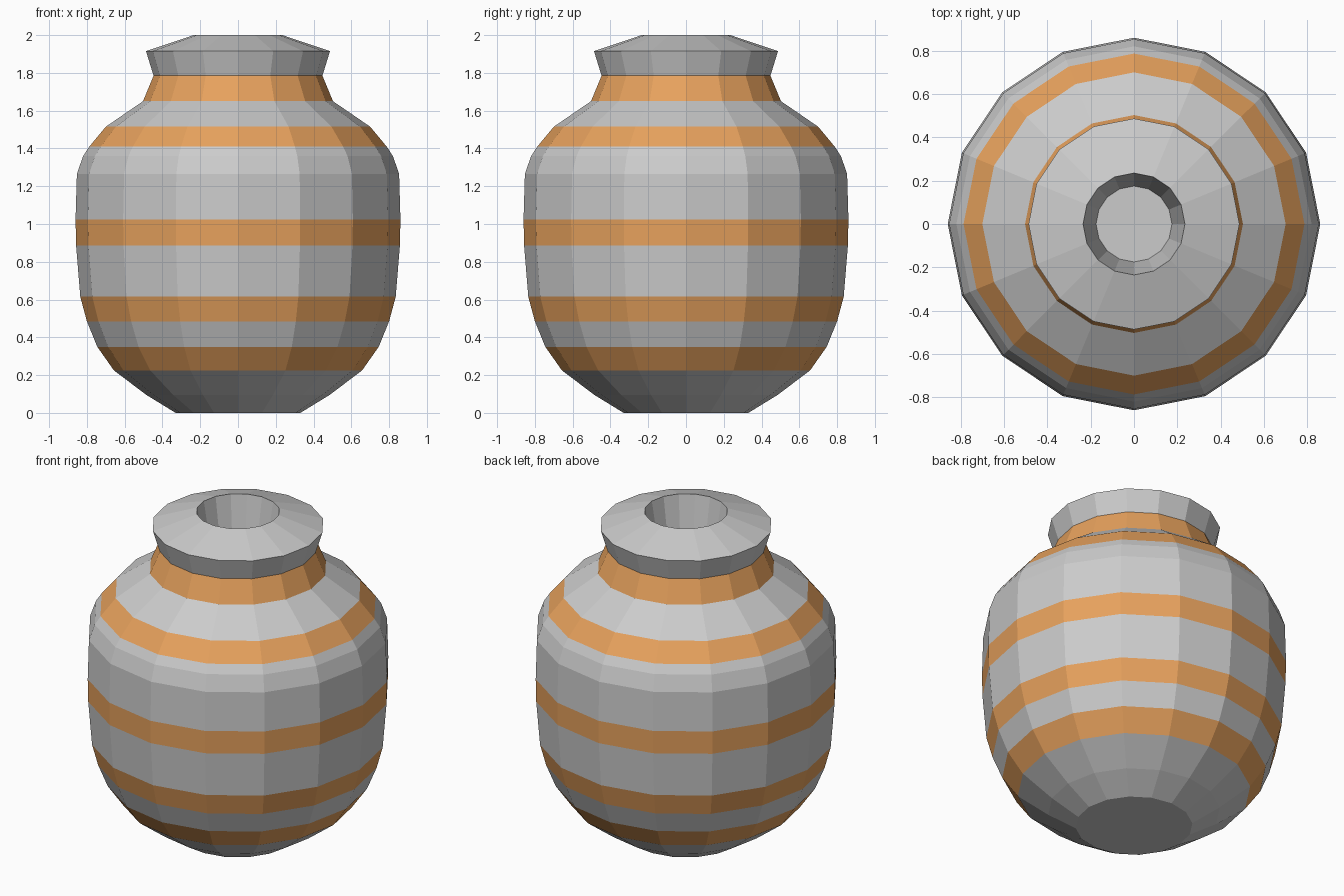
import bpy, bmesh, math

if "Cube" in bpy.data.objects:
    bpy.data.objects.remove(bpy.data.objects["Cube"])

SIDES = 16
orange = bpy.data.materials.new("orange_glaze")
orange.diffuse_color = (0.8, 0.36, 0.11, 1)
orange.use_nodes = True
orange.node_tree.nodes["Principled BSDF"].inputs["Base Color"].default_value = orange.diffuse_color
grey = bpy.data.materials.new("grey_clay")
grey.diffuse_color = (0.8, 0.8, 0.8, 1)
grey.use_nodes = True
grey.node_tree.nodes["Principled BSDF"].inputs["Base Color"].default_value = grey.diffuse_color


def lathe(name, profile, bands=(), cap_first=False, cap_last=False):
    """Spin (radius, z) points about z; segments listed in bands are orange."""
    bm = bmesh.new()
    rings = [[bm.verts.new((r * math.cos(2 * math.pi * i / SIDES),
                            r * math.sin(2 * math.pi * i / SIDES), z))
              for i in range(SIDES)] for r, z in profile]
    for k, (a, b) in enumerate(zip(rings, rings[1:])):
        for i in range(SIDES):
            j = (i + 1) % SIDES
            face = bm.faces.new((a[i], a[j], b[j], b[i]))
            face.material_index = 1 if k in bands else 0
    if cap_first:
        bm.faces.new(rings[0][::-1])
    if cap_last:
        bm.faces.new(rings[-1])
    mesh = bpy.data.meshes.new(name)
    bm.to_mesh(mesh)
    bm.free()
    mesh.materials.append(grey)
    mesh.materials.append(orange)
    obj = bpy.data.objects.new(name, mesh)
    bpy.context.collection.objects.link(obj)
    return obj


# Striped jar: base, belly, shoulder, neck, flared rim and the tapering mouth
jar = [(0.33, 0), (0.485, 0.095), (0.657, 0.225), (0.745, 0.35), (0.80, 0.485),
       (0.835, 0.615), (0.857, 0.885), (0.86, 1.025), (0.853, 1.265),
       (0.82, 1.36), (0.787, 1.41), (0.70, 1.515), (0.503, 1.65),
       (0.447, 1.785), (0.487, 1.915), (0.235, 2.0), (0.175, 1.65)]
lathe("jar", jar, bands=(2, 4, 6, 10, 12), cap_first=True, cap_last=True)
